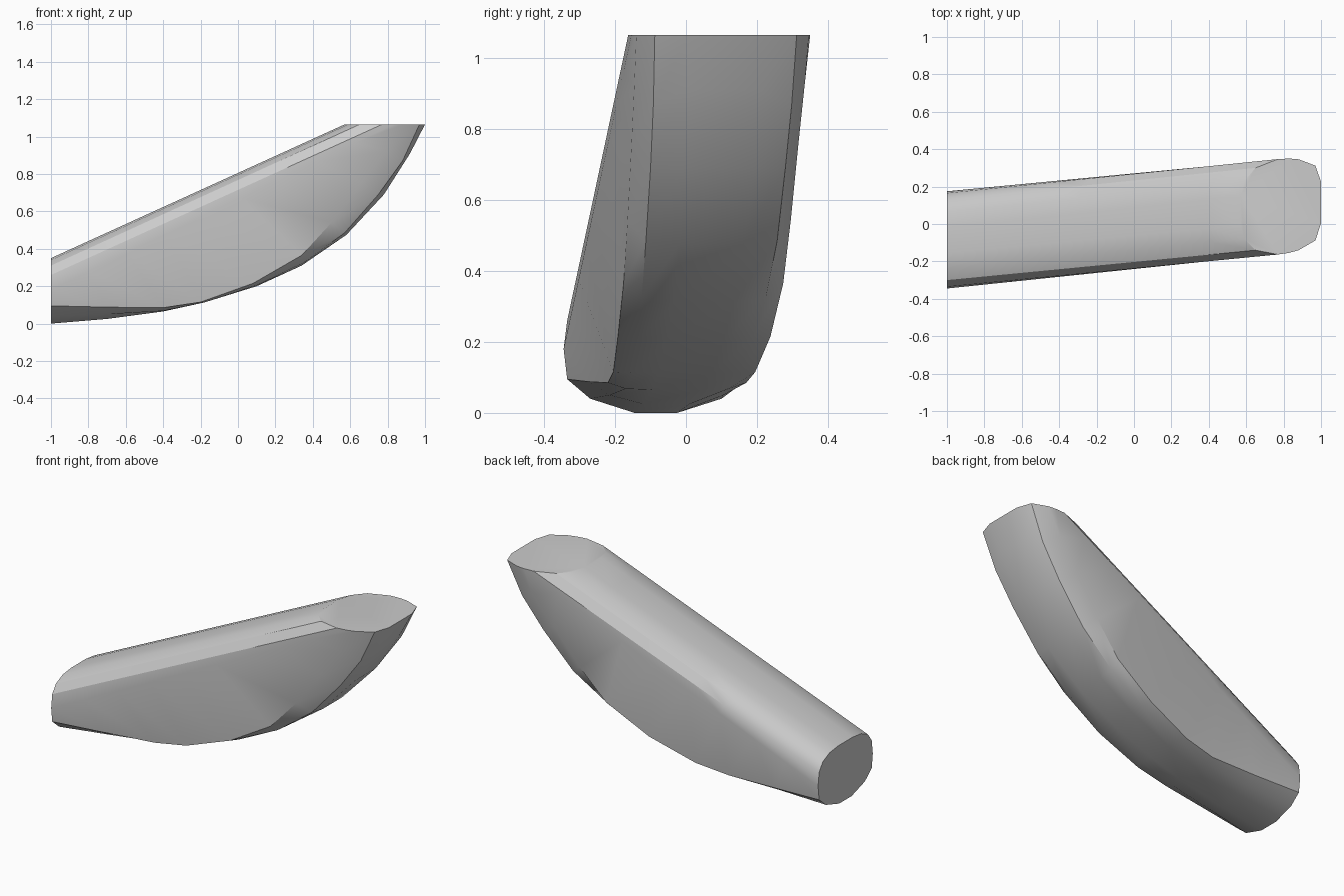
import bpy
import bmesh
import math
from mathutils import Vector

# Remove the default object
default_object = bpy.data.objects.get("Cube")
if default_object:
    bpy.data.objects.remove(default_object, do_unlink=True)


def make_material(name, color):
    material = bpy.data.materials.new(name)
    material.use_nodes = True
    material.diffuse_color = color
    material.node_tree.nodes["Principled BSDF"].inputs["Base Color"].default_value = color
    return material


STATIONS = 10
TOP = 1.065


def straight_rail(start_z, start_half, end_x, end_half):
    """Straight edge from the low end cap to the level top cap: (x, half width, z)."""
    start = Vector((-1, start_half, start_z))
    end = Vector((end_x, end_half, TOP))
    return [start.lerp(end, step / (STATIONS - 1)) for step in range(STATIONS)]


def curved_rail(xs, heights, halves):
    """Bowed edge along the underside: (x, half width, z)."""
    return [Vector((x, half, z)) for x, z, half in zip(xs, heights, halves)]


# Half of the outline, from the ridge down to the keel
rails = [
    straight_rail(.35, .07, .57, .08),
    straight_rail(.34, .15, .59, .155),
    straight_rail(.31, .215, .65, .22),
    straight_rail(.26, .25, .77, .255),
    straight_rail(.18, .26, .83, .252),
    # Corner between flat side and belly
    curved_rail(
        [-1, -.7, -.4, -.2, .08, .34, .5, .66, .79, .88],
        [.095, .088, .085, .115, .215, .365, .54, .75, .92, TOP],
        [.25, .22, .195, .2, .215, .225, .23, .235, .24, .243]),
    # Middle of the belly
    curved_rail(
        [-1, -.7, -.4, -.18, .1, .35, .57, .75, .88, .97],
        [.04, .05, .068, .113, .205, .325, .485, .69, .87, TOP],
        [.185, .16, .145, .15, .16, .175, .185, .19, .195, .2]),
    # Keel
    curved_rail(
        [-1, -.7, -.4, -.18, .1, .34, .58, .78, .92, 1],
        [0, .025, .065, .113, .2, .31, .475, .69, .91, TOP],
        [.06, .065, .07, .075, .08, .085, .09, .1, .105, .11]),
]


def place(point, side):
    """Mirror a rail point across the slanted centre line."""
    centre = -.085 + .1 * (point.x + 1)
    return (point.x, centre + side * point.y, point.z)


# Loft the rings from the end cap to the top cap
bm = bmesh.new()
rings = []
for station in range(STATIONS):
    front = [bm.verts.new(place(rail[station], -1)) for rail in rails]
    back = [bm.verts.new(place(rail[station], 1)) for rail in reversed(rails)]
    rings.append(front + back)

for ring, following in zip(rings, rings[1:]):
    for index in range(len(ring)):
        after = (index + 1) % len(ring)
        bm.faces.new((ring[index], ring[after], following[after], following[index]))

bm.faces.new(rings[0])
bm.faces.new(rings[-1])
bmesh.ops.recalc_face_normals(bm, faces=bm.faces)

mesh = bpy.data.meshes.new("curved_body")
bm.to_mesh(mesh)
bm.free()
mesh.materials.append(make_material("light grey", (.6, .6, .6, 1)))

body = bpy.data.objects.new("curved_body", mesh)
bpy.context.collection.objects.link(body)

# Smooth sides with crisp caps
bpy.ops.object.select_all(action="DESELECT")
body.select_set(True)
bpy.context.view_layer.objects.active = body
bpy.ops.object.shade_smooth_by_angle(angle=math.radians(30))
